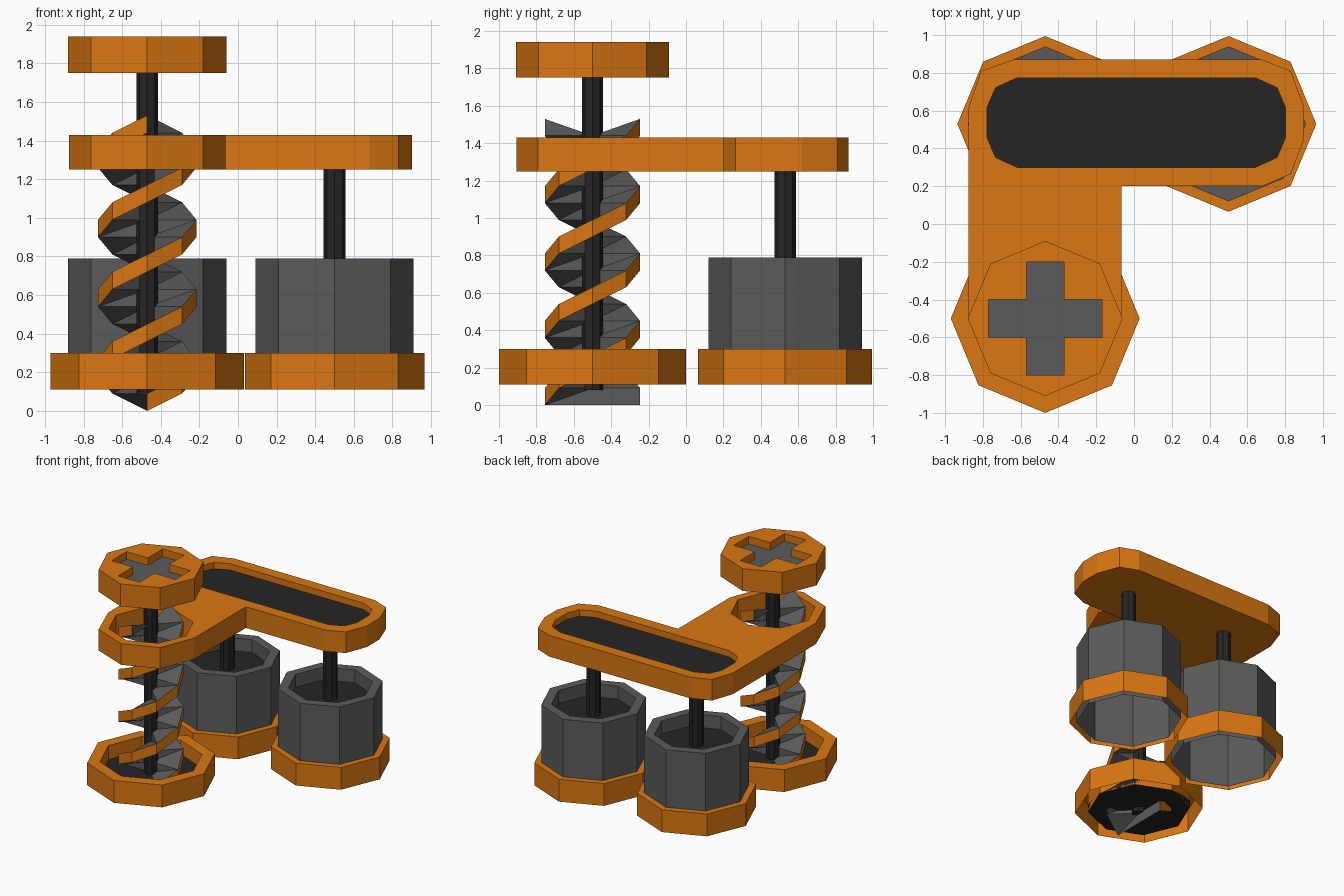
import bpy, bmesh, math

if "Cube" in bpy.data.objects:
    bpy.data.objects.remove(bpy.data.objects["Cube"])


def material(name, rgb):
    m = bpy.data.materials.new(name)
    m.diffuse_color = (*rgb, 1)
    m.use_nodes = True
    m.node_tree.nodes["Principled BSDF"].inputs["Base Color"].default_value = m.diffuse_color
    return m


ORANGE = material("orange", (0.70, 0.185, 0.006))
GRAY = material("gray", (0.105, 0.105, 0.105))
BLACK = material("black", (0.018, 0.018, 0.018))


def finish(name, bm, mats):
    me = bpy.data.meshes.new(name)
    bm.to_mesh(me)
    bm.free()
    for m in mats:
        me.materials.append(m)
    ob = bpy.data.objects.new(name, me)
    bpy.context.collection.objects.link(ob)
    return ob


def octagon(c, r):
    return [(c[0] + r * math.cos(i * math.pi / 4), c[1] + r * math.sin(i * math.pi / 4))
            for i in range(8)]


def prism(name, pts, z0, z1, mat):
    """Upright prism over a counter-clockwise outline."""
    bm = bmesh.new()
    lo = [bm.verts.new((x, y, z0)) for x, y in pts]
    hi = [bm.verts.new((x, y, z1)) for x, y in pts]
    n = len(pts)
    for i in range(n):
        j = (i + 1) % n
        bm.faces.new((lo[i], lo[j], hi[j], hi[i]))
    bm.faces.new(hi)
    bm.faces.new(lo[::-1])
    return finish(name, bm, [mat])


def shell(name, c, profile, mats, floor=None):
    """Eight-sided open shell from (radius, z) steps, with an optional floor material index."""
    bm = bmesh.new()
    rings = [[bm.verts.new((x, y, z)) for x, y in octagon(c, r)] for r, z in profile]
    for a, b in zip(rings, rings[1:]):
        for i in range(8):
            j = (i + 1) % 8
            bm.faces.new((a[i], a[j], b[j], b[i]))
    if floor is not None:
        bm.faces.new(rings[-1]).material_index = floor
    return finish(name, bm, mats)


def cut(ob, cutter):
    """Subtract a helper solid, then remove it."""
    mod = ob.modifiers.new("cut", 'BOOLEAN')
    mod.operation = 'DIFFERENCE'
    mod.solver = 'EXACT'
    mod.object = cutter
    cutter.hide_render = True
    bpy.context.view_layer.objects.active = ob
    bpy.ops.object.modifier_apply(modifier=mod.name)
    bpy.data.objects.remove(cutter)


SCREW = (-0.47, -0.5)
CUPS = {"left": (-0.47, 0.53), "right": (0.5, 0.53)}

# Two cups, each with a base collar and a rod
for side, c in CUPS.items():
    shell(side + "_cup", c, [(0.41, 0.11), (0.41, 0.79), (0.33, 0.79), (0.33, 0.68)],
          [GRAY, BLACK], floor=1)
    shell(side + "_collar", c, [(0.465, 0.11), (0.465, 0.30), (0.41, 0.30)], [ORANGE])
    prism(side + "_rod", octagon(c, 0.057), 0.68, 1.26, BLACK)

# Screw base ring and its dark floor
shell("screw_base_ring", SCREW, [(0.5, 0.11), (0.5, 0.30), (0.40, 0.30), (0.40, 0.12)], [ORANGE])
prism("screw_base_floor", octagon(SCREW, 0.40), 0.12, 0.18, BLACK)
prism("screw_shaft", octagon(SCREW, 0.055), 0.08, 1.76, BLACK)

# Twin spiral thread: orange rim, gray wedge faces meeting at the axis
bm = bmesh.new()
STEPS, RISE, RIM, RAD = 16, 0.09, 0.09, 0.255
for start in (-math.pi / 2, math.pi / 2):
    rows = []
    for k in range(STEPS + 1):
        a, z = start + k * math.pi / 4, k * RISE
        x, y = SCREW[0] + RAD * math.cos(a), SCREW[1] + RAD * math.sin(a)
        rows.append([bm.verts.new(p) for p in ((x, y, z), (x, y, z + RIM), (*SCREW, z))])
    for p, q in zip(rows, rows[1:]):
        bm.faces.new((p[0], q[0], q[1], p[1])).material_index = 1
        for f in ((p[1], q[1], q[2]), (p[1], q[2], p[2]), (p[0], q[2], q[0]), (p[0], p[2], q[2])):
            bm.faces.new(f)
    bm.faces.new(rows[0])
    bm.faces.new(rows[-1][::-1])
finish("screw_thread", bm, [GRAY, ORANGE])

# L-shaped bridge with a screw hole and a long recessed panel
bridge = prism("bridge", [
    (-0.875, -0.5), (-0.76, -0.79), (-0.47, -0.905), (-0.18, -0.79), (-0.065, -0.5),
    (-0.065, 0.2), (0.68, 0.2), (0.83, 0.265), (0.90, 0.45), (0.90, 0.62), (0.83, 0.81),
    (0.68, 0.87), (-0.64, 0.87), (-0.81, 0.81), (-0.875, 0.62)], 1.25, 1.43, ORANGE)
cut(bridge, prism("hole_cutter", octagon(SCREW, 0.33), 1.1, 1.6, ORANGE))
quarter = [(0.79, 0.08), (0.745, 0.185), (0.63, 0.237)]
half = quarter + [(-x, y) for x, y in quarter[::-1]]
panel = [(0.012 + x, 0.537 + y) for x, y in half + [(-x, -y) for x, y in half]]
cut(bridge, prism("panel_cutter", panel, 1.37, 1.6, ORANGE))
prism("bridge_panel", panel, 1.368, 1.376, BLACK)

# Screw head with a cross-shaped slot
head = prism("screw_head", octagon(SCREW, 0.41), 1.75, 1.94, ORANGE)
arm = [(0.3, -0.1), (0.3, 0.1), (0.1, 0.1)]
cross = []
for turn in range(4):
    cross += [(SCREW[0] + x, SCREW[1] + y) for x, y in arm]
    arm = [(-y, x) for x, y in arm]
cut(head, prism("cross_cutter", cross, 1.87, 2.1, ORANGE))
prism("cross_floor", cross, 1.868, 1.876, GRAY)
